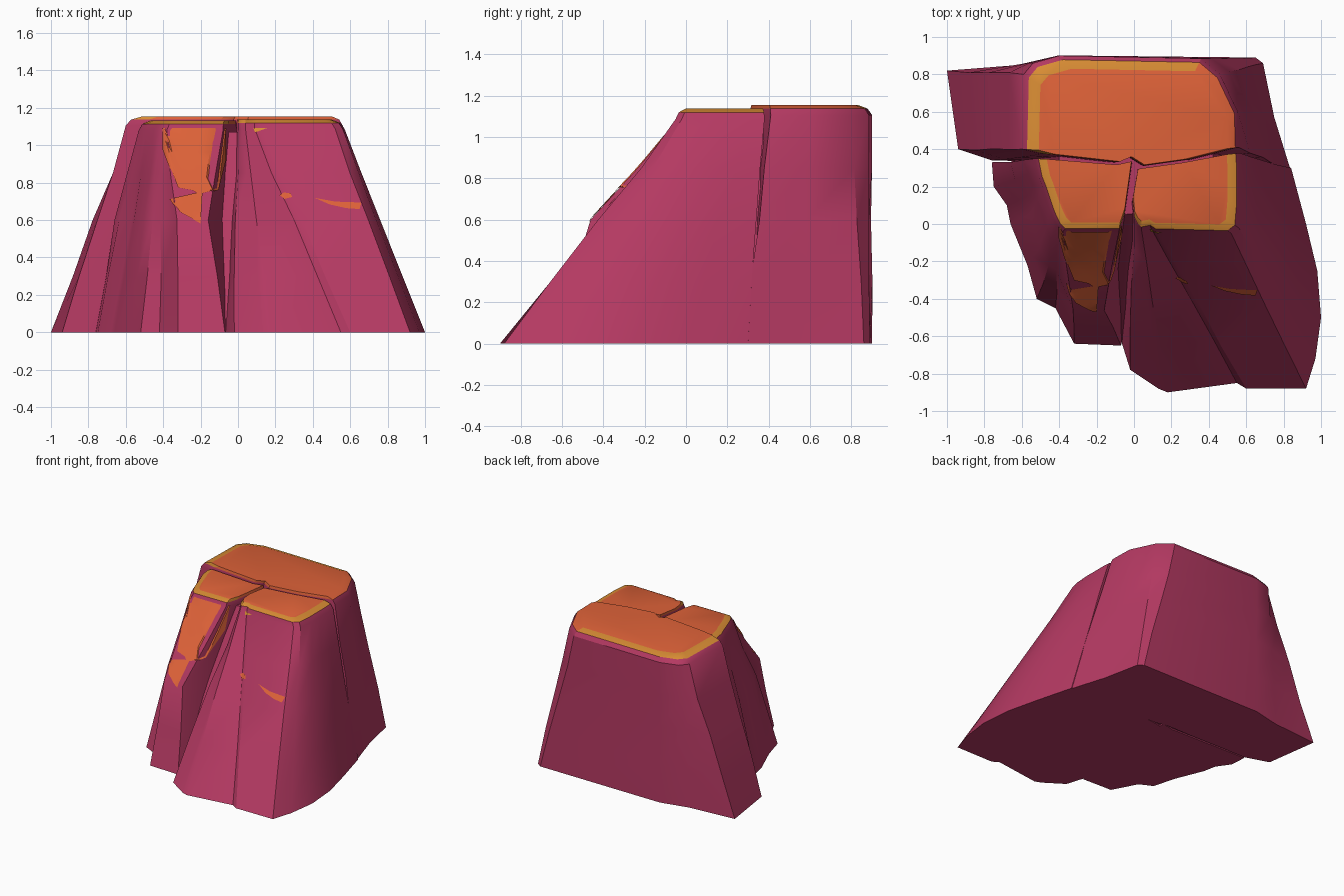
import bpy, bmesh, math, random
from mathutils import Vector
from mathutils.bvhtree import BVHTree

random.seed(4)
start_cube = bpy.data.objects.get("Cube")
if start_cube:
    bpy.data.objects.remove(start_cube, do_unlink=True)


def material(name, rgb):
    mat = bpy.data.materials.new(name)
    mat.use_nodes = True
    mat.diffuse_color = (*rgb, 1)
    mat.node_tree.nodes["Principled BSDF"].inputs["Base Color"].default_value = (*rgb, 1)
    return mat


MAGENTA = material("magenta rock", (0.456, 0.041, 0.122))
ORANGE = material("orange surface", (0.73, 0.122, 0.04))
AMBER = material("amber rim", (0.686, 0.262, 0.034))
ROCK, CAP, RIM = range(3)


def finish(name, bm, materials):
    """Turn a bmesh into a smooth-shaded object with sharp creases."""
    mesh = bpy.data.meshes.new(name)
    bm.to_mesh(mesh)
    bm.free()
    for mat in materials:
        mesh.materials.append(mat)
    obj = bpy.data.objects.new(name, mesh)
    bpy.context.collection.objects.link(obj)
    bpy.ops.object.select_all(action="DESELECT")
    obj.select_set(True)
    bpy.context.view_layer.objects.active = obj
    bpy.ops.object.shade_smooth_by_angle(angle=math.radians(32))
    return obj


def blend(a, b, t):
    return [Vector(p).lerp(Vector(q), t) for p, q in zip(a, b)]


def shrink(ring, anchor, scale):
    centre = Vector(anchor)
    return [centre + (Vector(p) - centre) * scale for p in ring]


def rock_block(name, top, base, shoulder, anchor, middle=None, rim_rule=None):
    """Loft a block from base outline to shoulder, then a rim and a flat cap.
    The rim closes in on the anchor, which lies on the crack."""
    middle = middle or blend(base, shoulder, 0.55)
    wall = top - 0.05
    levels = [(0, base)]
    for height, low, high, t in ((0.3, base, middle, 0.5), (0.6, middle, middle, 0),
                                 (0.85, middle, shoulder, 0.55)):
        rough = [p + Vector((random.uniform(-1, 1), random.uniform(-1, 1))) * 0.006
                 for p in blend(low, high, t)]
        levels.append((height, rough))
    levels += [(wall, shoulder),
               (top - 0.018, shrink(shoulder, anchor, 0.96)),
               (top, shrink(shoulder, anchor, 0.87))]
    bm = bmesh.new()
    rings = [[bm.verts.new((p[0], p[1], z)) for p in ring] for z, ring in levels]
    bm.faces.new(rings[0][::-1])
    bm.faces.new(rings[-1]).material_index = CAP
    count = len(base)
    for level, (low, high) in enumerate(zip(rings, rings[1:])):
        for i in range(count):
            j = (i + 1) % count
            face = bm.faces.new((low[i], low[j], high[j], high[i]))
            if level == len(rings) - 2:
                amber = rim_rule is None or rim_rule(face.calc_center_median())
                face.material_index = RIM if amber else CAP
    bmesh.ops.recalc_face_normals(bm, faces=bm.faces)
    surface = BVHTree.FromBMesh(bm)
    finish(name, bm, (MAGENTA, ORANGE, AMBER))
    return surface


def patch(name, surface, outline, mat=ORANGE):
    """Lay a thin painted plate, outlined in x and z, on the front of a block."""
    bm = bmesh.new()
    bm.faces.new([bm.verts.new((x, -2, z)) for x, z in outline])
    bmesh.ops.triangulate(bm, faces=bm.faces)
    bmesh.ops.subdivide_edges(bm, edges=bm.edges, cuts=4, use_grid_fill=True)
    missed = []
    for vert in bm.verts:
        hit, normal, _, _ = surface.ray_cast(vert.co, Vector((0, 1, 0)))
        if hit is None:
            missed.append(vert)
        else:
            vert.co = hit + normal * 0.006
    bmesh.ops.delete(bm, geom=missed, context="VERTS")
    for face in bm.faces:
        face.normal_update()
        if face.normal.y > 0:
            face.normal_flip()
    finish(name, bm, (mat,))


# Tall back block with the wing that flares out on one side
rock_block(
    "back_block", 1.155,
    base=[(-.94, .4), (-.76, .34), (-.3, .33), (-.03, .33), (.05, .31), (.4, .31),
          (.84, .28), (.75, .57), (.69, .86), (.65, .89), (-.4, .9), (-.62, .85), (-1, .82)],
    shoulder=[(-.6, .4), (-.5, .375), (-.1, .33), (-.03, .36), (.05, .31), (.3, .345),
              (.56, .41), (.555, .6), (.46, .8), (.36, .885), (-.4, .9), (-.54, .86), (-.59, .8)],
    anchor=(.1, .36),
    rim_rule=lambda c: c.x < -.4 or (c.y > .7 and c.x < .2))

# Large front block, with a diagonal crease down its face
right_surface = rock_block(
    "front_left_block", 1.137,
    base=[(-.07, -.62), (-.02, -.78), (.13, -.88), (.18, -.9), (.55, -.85), (.6, -.88),
          (.92, -.88), (.97, -.72), (1, -.5), (.98, -.25), (.92, 0), (.84, .3),
          (.3, .33), (.05, .3), (0, .29)],
    shoulder=[(-.01, .12), (.0, .03), (.02, -.01), (.04, -.03), (.09, -.02), (.12, -.04),
              (.52, -.05), (.56, -.02), (.57, .1), (.57, .2), (.57, .3), (.565, .38),
              (.3, .33), (.05, .295), (.02, .29)],
    anchor=(.03, .32), rim_rule=lambda c: c.y < .06 or c.x > .4)

# Narrower front block with stepped ribs along its outer side
left_surface = rock_block(
    "front_right_block", 1.132,
    base=[(-.76, .33), (-.75, .2), (-.68, .1), (-.66, 0), (-.57, -.22), (-.52, -.4),
          (-.42, -.45), (-.32, -.64), (-.07, -.65), (0, -.4), (0, .33), (-.1, .31)],
    middle=[(-.66, .33), (-.63, .24), (-.57, .15), (-.56, .05), (-.5, -.12), (-.46, -.22),
            (-.41, -.25), (-.33, -.45), (-.16, -.46), (-.09, -.25), (-.03, .33), (-.1, .31)],
    shoulder=[(-.53, .35), (-.52, .3), (-.51, .25), (-.49, .2), (-.45, .08), (-.43, .03),
              (-.41, -.01), (-.38, -.04), (-.08, -.04), (-.05, .05), (-.01, .335), (-.1, .315)],
    anchor=(-.04, .33), rim_rule=lambda c: c.y < .06 or c.x < -.3)

# Recessed core that closes the cracks between the blocks
core_base = [(-.7, .6), (-.6, 0), (-.35, -.4), (-.1, -.62), (.1, -.7), (.8, -.5), (.7, .6)]
core_top = [(-.4, .6), (-.4, .2), (-.3, .08), (-.06, .05), (.04, .06), (.45, .06), (.4, .6)]
bm = bmesh.new()
lower = [bm.verts.new((x, y, 0.01)) for x, y in core_base]
upper = [bm.verts.new((x, y, 1.07)) for x, y in core_top]
bm.faces.new(lower[::-1])
bm.faces.new(upper)
for i in range(len(lower)):
    bm.faces.new((lower[i - 1], lower[i], upper[i], upper[i - 1]))
bmesh.ops.recalc_face_normals(bm, faces=bm.faces)
finish("inner_core", bm, (MAGENTA,))

# Orange weathered patches on the front slope
patch("upper_slope_patch", left_surface,
      [(-.4, 1.09), (-.4, .98), (-.32, .77), (-.24, .755), (-.22, .74), (-.19, .74),
       (-.11, .76), (-.07, .92), (-.07, 1.09)])
patch("lower_slope_patch", left_surface,
      [(-.23, .74), (-.36, .71), (-.31, .64), (-.2, .58), (-.19, .74)])
patch("ledge_spot", right_surface, [(.22, .73), (.25, .71), (.29, .72), (.28, .74), (.25, .745)])
patch("ledge_strip", right_surface,
      [(.41, .715), (.49, .68), (.58, .66), (.65, .655), (.66, .69), (.52, .695)])
patch("rim_drip", right_surface, [(.08, 1.09), (.09, 1.065), (.16, 1.09)], AMBER)
